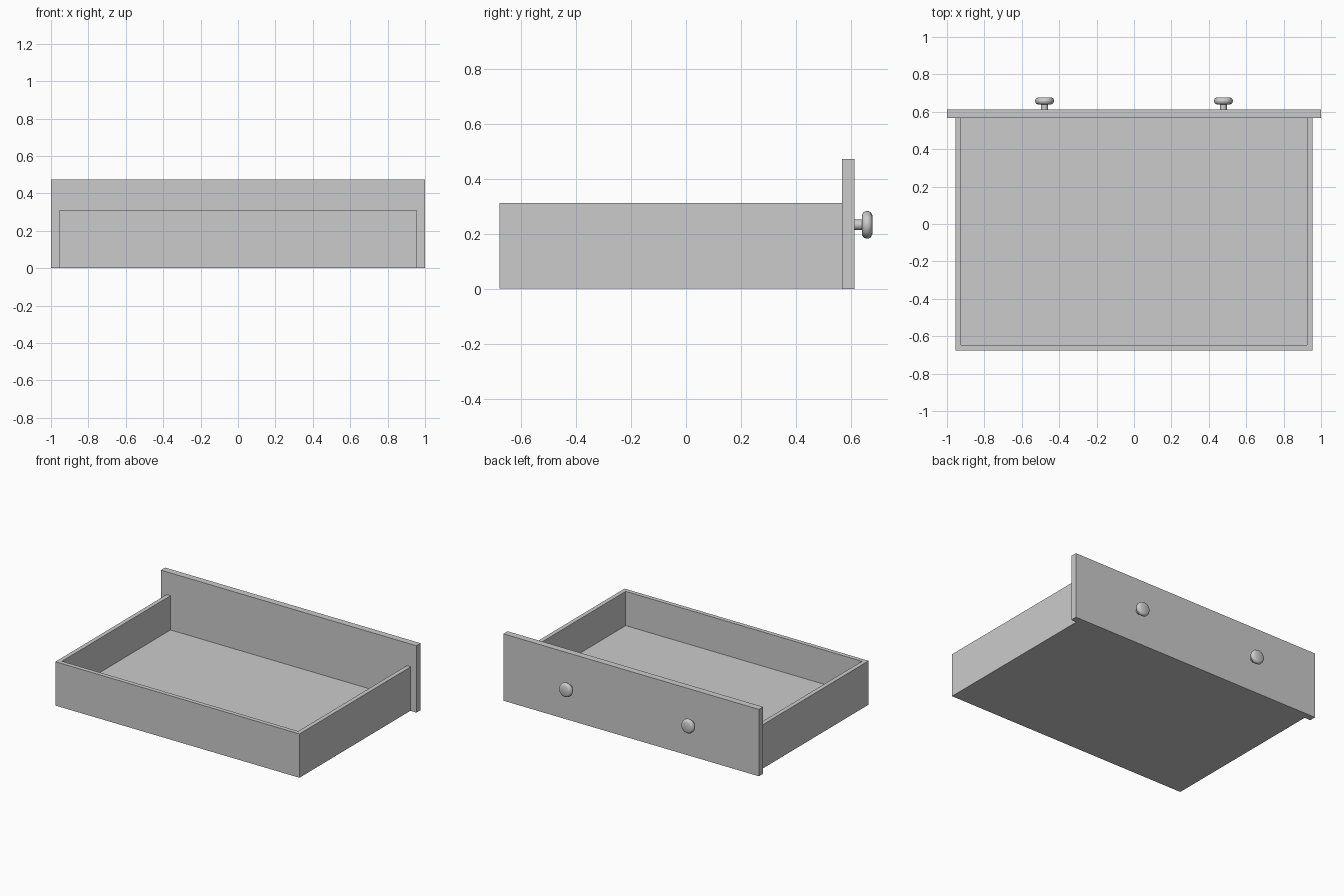
import bpy, bmesh
from math import pi, cos, sin, radians

if "Cube" in bpy.data.objects:
    bpy.data.objects.remove(bpy.data.objects["Cube"])


def finish(bm, name):
    bmesh.ops.recalc_face_normals(bm, faces=bm.faces)
    mesh = bpy.data.meshes.new(name)
    bm.to_mesh(mesh)
    bm.free()
    obj = bpy.data.objects.new(name, mesh)
    bpy.context.collection.objects.link(obj)
    return obj


def box_bmesh(x, y0, y1, z0, z1):
    bm = bmesh.new()
    bmesh.ops.create_cube(bm, size=1)
    for v in bm.verts:
        v.co = (x if v.co.x > 0 else -x,
                y1 if v.co.y > 0 else y0,
                z1 if v.co.z > 0 else z0)
    return bm


PANEL_BACK, PANEL_FRONT = 0.566, 0.613
WALL, FLOOR = 0.043, 0.07

# Drawer face panel
finish(box_bmesh(1.0, PANEL_BACK, PANEL_FRONT, 0, 0.473), "face_panel")

# Open tray: hollowed box whose thin front edge is housed inside the panel
bm = box_bmesh(0.955, -0.677, PANEL_BACK + 0.03, 0.002, 0.312)
top = max(bm.faces, key=lambda f: f.calc_center_median().z)
bmesh.ops.inset_individual(bm, faces=[top], thickness=WALL)
for v in top.verts:
    if v.co.y > 0:
        v.co.y = PANEL_BACK + 0.015
well = bmesh.ops.extrude_discrete_faces(bm, faces=[top])["faces"][0]
for v in well.verts:
    v.co.z = FLOOR
finish(bm, "tray")

# Turned knobs: (radius, y) profile spun around the y axis
PROFILE = [(0.019, 0.605), (0.019, 0.64), (0.036, 0.639), (0.046, 0.645),
           (0.05, 0.654), (0.05, 0.663), (0.045, 0.672), (0.034, 0.677),
           (0, 0.677)]
KNOB_Z, SIDES = 0.233, 12
for side, label in ((-1, "left"), (1, "right")):
    bm = bmesh.new()
    verts = [bm.verts.new((r, y, 0)) for r, y in PROFILE]
    edges = [bm.edges.new(p) for p in zip(verts, verts[1:])]
    bmesh.ops.spin(bm, geom=verts + edges, cent=(0, 0, 0), axis=(0, 1, 0),
                   angle=2 * pi, steps=SIDES)
    bmesh.ops.remove_doubles(bm, verts=bm.verts, dist=0.0005)
    knob = finish(bm, "knob_" + label)
    knob.location = (side * 0.478, 0, KNOB_Z)
    bpy.ops.object.select_all(action='DESELECT')
    knob.select_set(True)
    bpy.context.view_layer.objects.active = knob
    bpy.ops.object.shade_smooth_by_angle(angle=radians(50))
